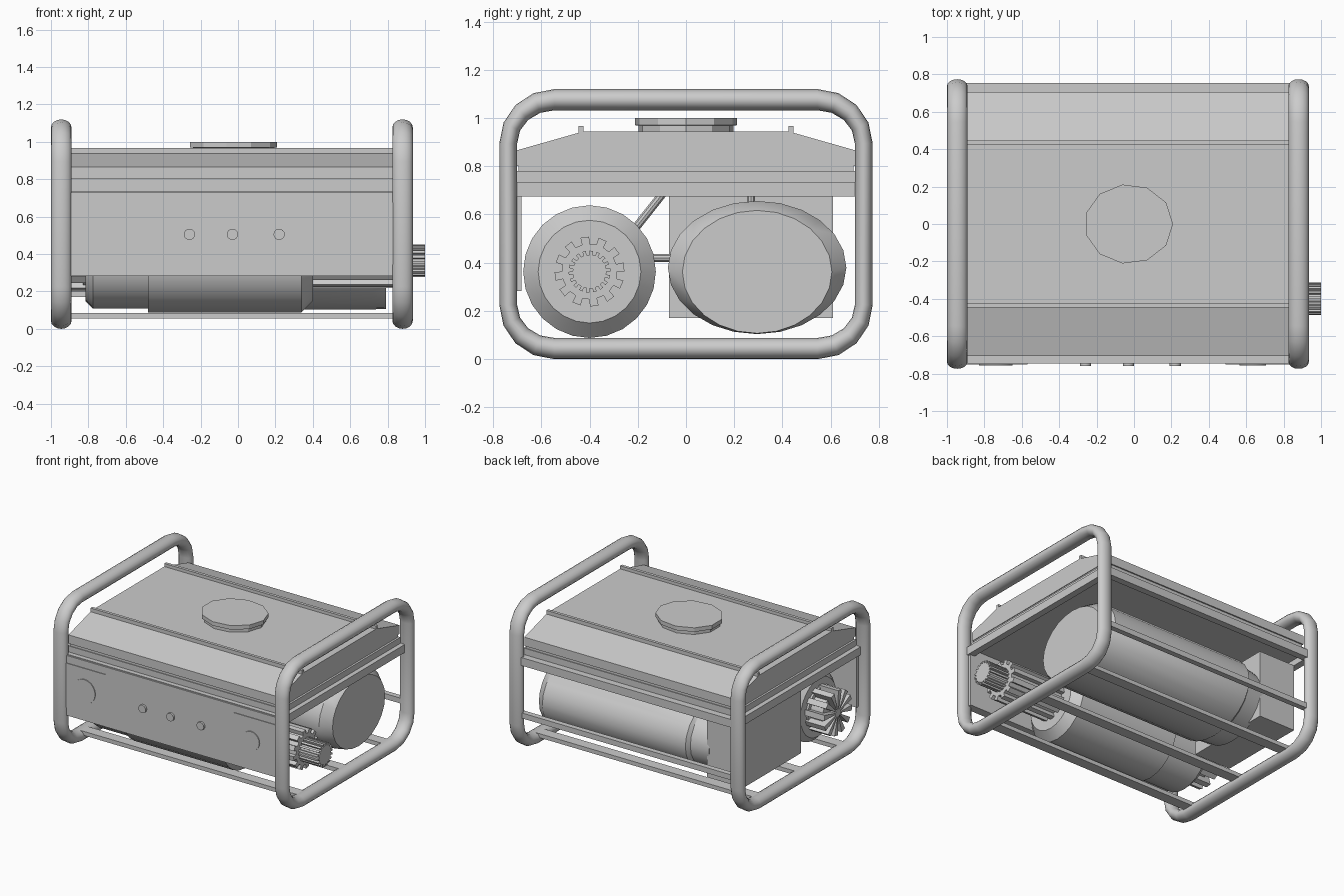
import bpy
from math import sin, cos, pi, radians, hypot
from mathutils import Vector, Matrix

if "Cube" in bpy.data.objects:
    bpy.data.objects.remove(bpy.data.objects["Cube"])


def mesh_object(name, verts, faces, smooth=False):
    me = bpy.data.meshes.new(name)
    me.from_pydata(verts, [], faces)
    ob = bpy.data.objects.new(name, me)
    bpy.context.collection.objects.link(ob)
    bpy.ops.object.select_all(action='DESELECT')
    ob.select_set(True)
    bpy.context.view_layer.objects.active = ob
    bpy.ops.object.mode_set(mode='EDIT')
    bpy.ops.mesh.select_all(action='SELECT')
    bpy.ops.mesh.normals_make_consistent(inside=False)
    bpy.ops.object.mode_set(mode='OBJECT')
    if smooth:
        bpy.ops.object.shade_smooth_by_angle(angle=radians(35))
    return ob


def loft(name, rings, closed=False, smooth=False):
    """Skin equal-length rings of points; cap the ends unless closed."""
    n, m = len(rings[0]), len(rings)
    verts = [p for r in rings for p in r]
    faces = []
    for i in range(m if closed else m - 1):
        a, b = i * n, (i + 1) % m * n
        faces += [(a + j, a + (j + 1) % n, b + (j + 1) % n, b + j) for j in range(n)]
    if not closed:
        faces += [tuple(range(n)), tuple(range((m - 1) * n, m * n))]
    return mesh_object(name, verts, faces, smooth)


def box(name, x0, x1, y0, y1, z0, z1):
    return loft(name, [[(x, y0, z0), (x, y1, z0), (x, y1, z1), (x, y0, z1)] for x in (x0, x1)])


def ring(x, y, z, ry, rz, n=20):
    return [(x, y + ry * cos(2 * pi * i / n), z + rz * sin(2 * pi * i / n)) for i in range(n)]


def gear(name, x0, x1, y, z, r_out, r_in, teeth):
    """Toothed prism along x."""
    rings = []
    for x in (x0, x1):
        pts = []
        for k in range(teeth):
            for f, r in ((0.02, r_out), (0.5, r_out), (0.52, r_in), (1.0, r_in)):
                a = 2 * pi * (k + f) / teeth
                pts.append((x, y + r * cos(a), z + r * sin(a)))
        rings.append(pts)
    return loft(name, rings)


def rod(name, p, q, r=0.018, n=10):
    p, q = Vector(p), Vector(q)
    rot = (q - p).to_track_quat('Z', 'Y').to_matrix()
    circ = [rot @ Vector((r * cos(2 * pi * i / n), r * sin(2 * pi * i / n), 0)) for i in range(n)]
    return loft(name, [[tuple(c + e) for c in circ] for e in (p, q)], smooth=True)


def knob(name, x, z, r, y0, y1, n=20):
    return loft(name, [[(x + r * cos(2 * pi * i / n), y, z + r * sin(2 * pi * i / n))
                        for i in range(n)] for y in (y0, y1)], smooth=True)


# Tubular end hoops: rounded rectangles swept with a flattened section
def hoop(name, x0):
    rings, seg, n = [], 4, 16
    for c, (sy, sz) in enumerate(((1, 1), (-1, 1), (-1, -1), (1, -1))):
        for k in range(seg + 1):
            a = pi / 2 * (c + k / seg)
            rings.append([(x0 + 0.055 * sin(2 * pi * j / n),
                           sy * 0.545 + (0.192 + 0.037 * cos(2 * pi * j / n)) * cos(a),
                           0.56 + sz * 0.335 + (0.181 + 0.044 * cos(2 * pi * j / n)) * sin(a))
                          for j in range(n)])
    loft(name, rings, closed=True, smooth=True)


XL, XR = -0.945, 0.88
hoop("left_hoop", XL)
hoop("right_hoop", XR)

# Rails joining the hoops
for i, y in enumerate((-0.5, 0, 0.5)):
    box(f"floor_slat_{i}", XL, XR, y - 0.04, y + 0.04, 0.055, 0.085)
box("rear_upper_rail", XL, XR, 0.705, 0.755, 0.675, 0.735)
box("rear_lower_rail", XL, XR, 0.71, 0.75, 0.28, 0.32)
box("front_upper_rail", XL, XR, -0.735, -0.70, 0.675, 0.735)
for side, x in (("left", XL + 0.02), ("right", XR - 0.02)):
    box(f"{side}_cross_rail", x - 0.025, x + 0.025, -0.71, 0.71, 0.675, 0.735)

# Fuel tank: lower pan, seam, sloped upper shell, ridges
box("tank_pan", -0.915, 0.85, -0.70, 0.70, 0.72, 0.78)
box("tank_seam", -0.90, 0.835, -0.695, 0.695, 0.775, 0.80)
profile = [(-0.705, 0.80), (0.705, 0.80), (0.705, 0.865), (0.43, 0.943), (-0.43, 0.943), (-0.705, 0.865)]
loft("tank_shell", [[(x, y, z) for y, z in profile] for x in (-0.905, 0.84)])
for s, n in ((-1, "front"), (1, "rear")):
    box(f"{n}_tank_ridge", -0.905, 0.84, s * 0.435 - 0.011, s * 0.435 + 0.011, 0.93, 0.966)

# Fuel cap, eleven-sided
loft("fuel_cap", [[(-0.028 + f * 0.237 * cos(2 * pi * i / 11), f * 0.213 * sin(2 * pi * i / 11), z)
                   for i in range(11)]
                  for f, z in ((0.93, 0.93), (0.93, 0.968), (1, 0.97), (1, 1.0))])

# Control panel with sockets and knobs
box("control_panel", -0.93, 0.87, -0.745, -0.682, 0.283, 0.73)
for side, x0, x1, kx, r in (("left", -0.91, -0.57, -0.74, 0.09), ("right", 0.49, 0.85, 0.635, 0.07)):
    box(f"{side}_socket_plate", x0, x1, -0.75, -0.74, 0.345, 0.675)
    knob(f"{side}_socket", kx, 0.505, r, -0.74, -0.756)
for i, x in enumerate((-0.26, -0.03, 0.22)):
    knob(f"switch_{i}", x, 0.505, 0.03, -0.74, -0.76, 14)

# Rear oval drum and the block it plugs into
loft("rear_drum", [ring(x, 0.295, z, ry, rz, 24) for x, z, ry, rz in
                   ((-0.62, 0.37, 0.32, 0.25), (-0.48, 0.38, 0.34, 0.262), (-0.46, 0.38, 0.37, 0.276),
                    (0.72, 0.38, 0.37, 0.276), (0.79, 0.362, 0.31, 0.255))], smooth=True)
box("engine_block", -0.90, -0.60, -0.07, 0.61, 0.17, 0.675)

# Front motor drum
loft("motor_drum", [ring(x, -0.40, 0.363, r, r, 24) for x, r in
                    ((-0.815, 0.215), (-0.775, 0.255), (-0.48, 0.255), (-0.48, 0.275),
                     (0.34, 0.275), (0.40, 0.213))], smooth=True)

# Drive gear and splined shaft on the right
gear("drive_gear", 0.38, 0.84, -0.40, 0.363, 0.145, 0.115, 12)
gear("splined_shaft", 0.80, 1.0, -0.40, 0.363, 0.087, 0.07, 18)

# Cooling fan on the left: hub plus radial blades
loft("fan_hub", [ring(x, -0.40, 0.363, 0.15, 0.15, 20) for x in (-0.83, -0.80)][::-1], smooth=True)
loft("fan_core", [ring(x, -0.40, 0.363, r, r, 20) for x, r in ((-0.80, 0.12), (-0.93, 0.12))], smooth=True)
gear("fan_blades", -0.80, -0.975, -0.40, 0.363, 0.165, 0.03, 12)

# Support struts
rod("diagonal_strut", (0.1, -0.26, 0.48), (0.1, -0.07, 0.72))
rod("cross_strut", (0.1, -0.20, 0.42), (0.1, 0.0, 0.42))
rod("drum_hanger", (0.1, 0.27, 0.60), (0.1, 0.27, 0.73))
